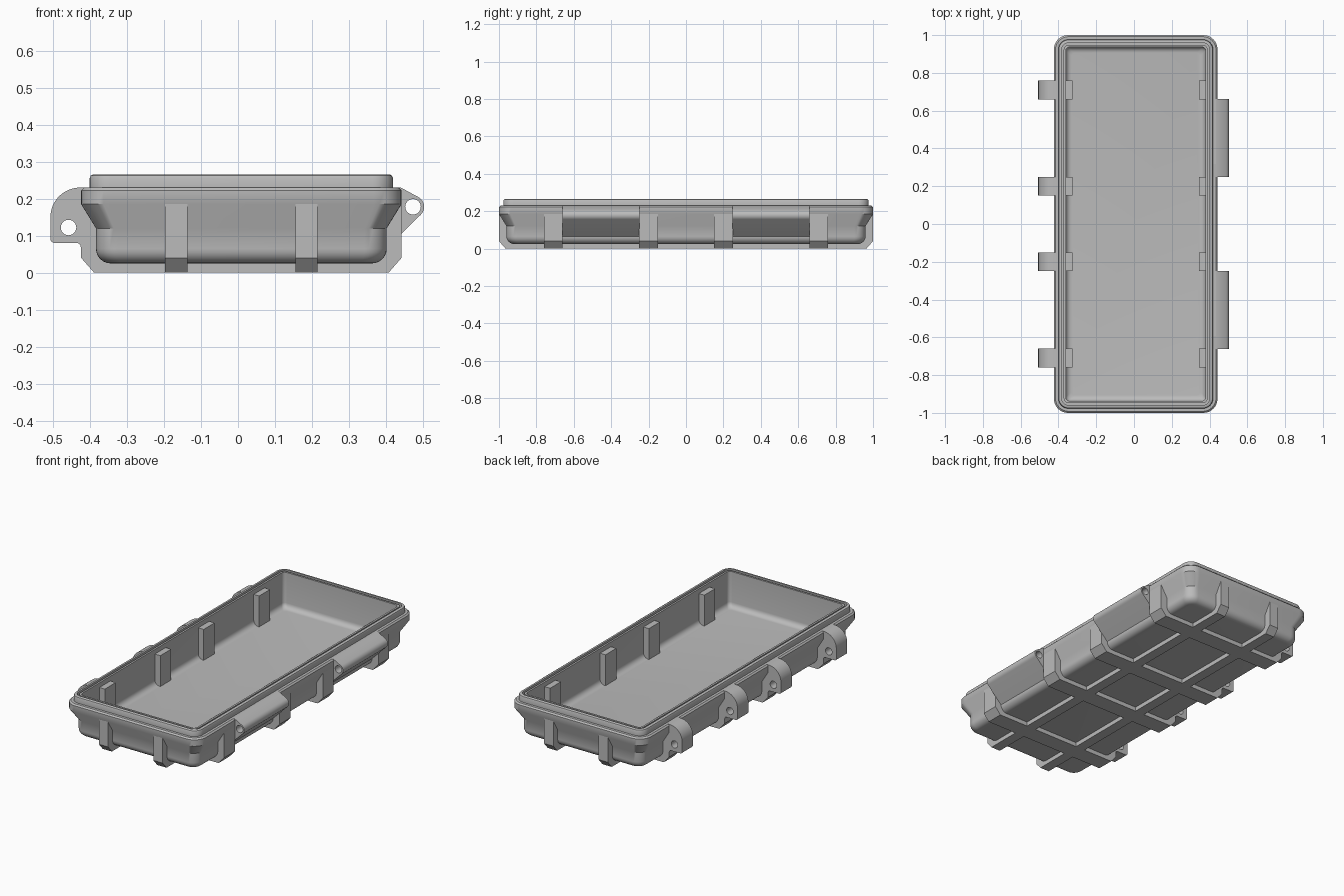
import bpy, bmesh, math
from mathutils import Matrix

cube = bpy.data.objects.get("Cube")
if cube:
    bpy.data.objects.remove(cube, do_unlink=True)

CX, HX, HY = 0.009, 0.433, 1.0      # body centre and half sizes
RIB_Y = (-0.71, -0.2, 0.2, 0.71)

grey = bpy.data.materials.new("plain grey")
grey.use_nodes = True
grey.diffuse_color = (0.5, 0.5, 0.5, 1)
shader = grey.node_tree.nodes["Principled BSDF"]
shader.inputs["Base Color"].default_value = grey.diffuse_color
shader.inputs["Roughness"].default_value = 0.6


def finish(name, bm, angle=35):
    """Turn a bmesh into a shaded object."""
    bmesh.ops.remove_doubles(bm, verts=bm.verts, dist=1e-5)
    bmesh.ops.recalc_face_normals(bm, faces=bm.faces)
    mesh = bpy.data.meshes.new(name)
    bm.to_mesh(mesh)
    bm.free()
    mesh.materials.clear()
    mesh.materials.append(grey)
    obj = bpy.data.objects.new(name, mesh)
    bpy.context.collection.objects.link(obj)
    bpy.ops.object.select_all(action='DESELECT')
    obj.select_set(True)
    bpy.context.view_layer.objects.active = obj
    bpy.ops.object.shade_smooth_by_angle(angle=math.radians(angle))
    return obj


def arc(cx, cy, r, a0, a1, n=8):
    """Points on an arc, angles in degrees."""
    steps = [math.radians(a0 + (a1 - a0) * i / n) for i in range(n + 1)]
    return [(cx + r * math.cos(a), cy + r * math.sin(a)) for a in steps]


def extrude_outline(name, loops, width, place):
    """Extrude a filled outline; inner loops become holes."""
    curve = bpy.data.curves.new(name, 'CURVE')
    curve.dimensions = '2D'
    curve.fill_mode = 'BOTH'
    curve.extrude = width / 2
    for loop in loops:
        spline = curve.splines.new('POLY')
        spline.points.add(len(loop) - 1)
        for p, (u, v) in zip(spline.points, loop):
            p.co = (u, v, 0, 1)
        spline.use_cyclic_u = True
    temp = bpy.data.objects.new(name + "_outline", curve)
    bpy.context.collection.objects.link(temp)
    bpy.context.view_layer.update()
    mesh = temp.evaluated_get(bpy.context.evaluated_depsgraph_get()).to_mesh()
    bm = bmesh.new()
    bm.from_mesh(mesh)
    temp.evaluated_get(bpy.context.evaluated_depsgraph_get()).to_mesh_clear()
    bpy.data.objects.remove(temp, do_unlink=True)
    bm.transform(place)
    return finish(name, bm)


def across(y):
    """Place an x-z outline at a given y."""
    return Matrix.Translation((0, y, 0)) @ Matrix.Rotation(math.pi / 2, 4, 'X')


def along(x):
    """Place a y-z outline at a given x."""
    return Matrix(((0, 0, 1, x), (1, 0, 0, 0), (0, 1, 0, 0), (0, 0, 0, 1)))


def ring(bm, inset, z, radius):
    """Rounded rectangle of vertices, inset from the widest outline."""
    hx, hy = HX - inset - radius, HY - inset - radius
    pts = []
    for k, (sx, sy) in enumerate(((1, 1), (-1, 1), (-1, -1), (1, -1))):
        pts += arc(CX + sx * hx, sy * hy, radius, 90 * k, 90 * k + 90)
    return [bm.verts.new((x, y, z)) for x, y in pts]


# Tray body: section from the underside, over the rim, down to the floor
section = [(0.04 + d, z, 0.06 - d * 0.7)
           for d, z in arc(0.04, 0.065, 0.04, 270, 180, 6)]
section += [
    (0.04, 0.12, 0.06), (0, 0.185, 0.075), (0, 0.222, 0.075),
    (0.008, 0.23, 0.07), (0.023, 0.23, 0.055), (0.023, 0.255, 0.055),
    (0.026, 0.262, 0.052), (0.031, 0.265, 0.047), (0.041, 0.265, 0.037),
    (0.041, 0.245, 0.037), (0.052, 0.245, 0.026), (0.052, 0.262, 0.026),
    (0.063, 0.262, 0.02)]
section += [(0.063 + d, z, 0.02)
            for d, z in arc(0.03, 0.085, 0.03, 180, 270, 5)]
bm = bmesh.new()
rings = [ring(bm, *s) for s in section]
for a, b in zip(rings, rings[1:]):
    for i in range(len(a)):
        j = (i + 1) % len(a)
        bm.faces.new((a[i], a[j], b[j], b[i]))
bm.faces.new(rings[0])
bm.faces.new(rings[-1])
finish("tray_body", bm)


def strap(centre, half, top):
    """U-shaped rib outline that wraps the underside and two walls."""
    outer = [(half, top), (half, 0.04), (half - 0.035, 0)]
    inner = [(half - 0.05, 0.04), (half - 0.05, top)]
    right = outer[::-1]
    pts = right + inner[::-1]
    return [(centre + u, v) for u, v in pts] + \
           [(centre - u, v) for u, v in pts[::-1]]


# Ribs running the length of the tray
for side, x in (("right", CX - 0.176), ("left", CX + 0.176)):
    extrude_outline(side + "_long_rib", [strap(0, HY, 0.186)], 0.06, along(x))

# Cross ribs, hinge knuckles and inner pads
knuckle = [(-0.375, 0.07), (-0.375, 0.23)]
knuckle += arc(-0.427, 0.15, 0.08, 90, 180, 12)
knuckle += arc(-0.495, 0.092, 0.012, 180, 270, 4)
knuckle += arc(-0.435, 0.07, 0.01, 90, 0, 4)
knuckle_hole = arc(-0.458, 0.122, 0.021, 0, 345, 23)
for n, y in enumerate(RIB_Y, 1):
    extrude_outline(f"cross_rib_{n}", [strap(CX, HX, 0.186)], 0.1, across(y))
    extrude_outline(f"hinge_knuckle_{n}", [knuckle, knuckle_hole], 0.1, across(y))
    for side, s in (("right", -1), ("left", 1)):
        bm = bmesh.new()
        bmesh.ops.create_cube(bm, size=1)
        bm.transform(Matrix.Translation((CX + s * 0.355, y, 0.14))
                     @ Matrix.Diagonal((0.04, 0.1, 0.19, 1)))
        finish(f"{side}_inner_pad_{n}", bm)

# Latch bars bridging pairs of ribs
bar = [(0.385, 0.065), (0.385, 0.23), (0.44, 0.23)]
bar += arc(0.473, 0.178, 0.03, 62, -45, 12) + [(0.402, 0.065)]
bar_hole = arc(0.473, 0.178, 0.021, 0, 345, 23)
for side, y in (("front", -0.455), ("back", 0.455)):
    extrude_outline(side + "_latch_bar", [bar, bar_hole], 0.412, across(y))
